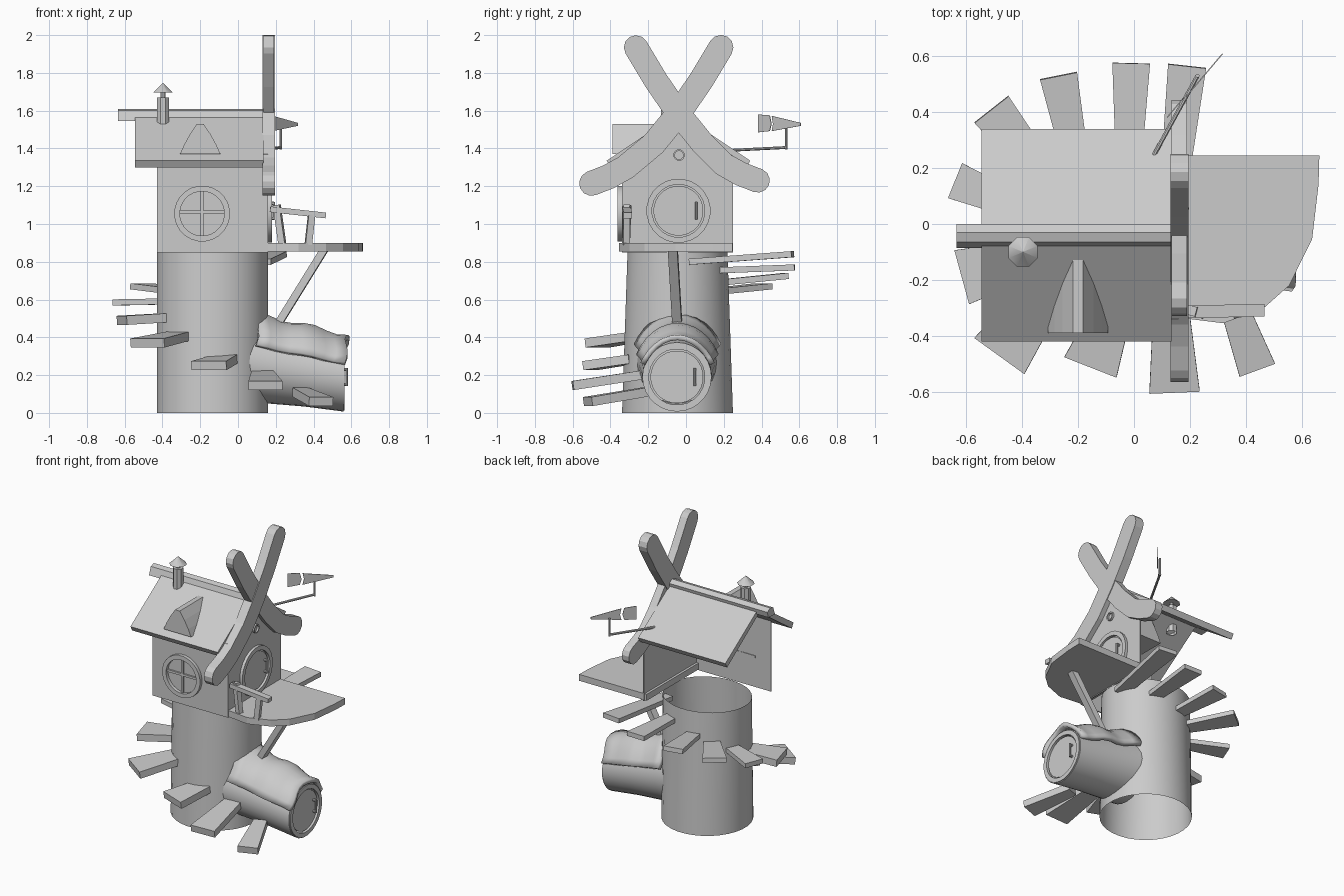
import bpy
import math
from mathutils import Vector

cube = bpy.data.objects.get("Cube")
if cube:
    bpy.data.objects.remove(cube)

grey = bpy.data.materials.new("plain_grey")
grey.use_nodes = True
grey.diffuse_color = (0.6, 0.6, 0.6, 1)
grey.node_tree.nodes["Principled BSDF"].inputs["Base Color"].default_value = (0.6, 0.6, 0.6, 1)


def build(name, verts, faces, smooth=False):
    me = bpy.data.meshes.new(name)
    me.from_pydata([tuple(v) for v in verts], [], faces)
    me.materials.append(grey)
    ob = bpy.data.objects.new(name, me)
    bpy.context.scene.collection.objects.link(ob)
    bpy.ops.object.select_all(action='DESELECT')
    ob.select_set(True)
    bpy.context.view_layer.objects.active = ob
    bpy.ops.object.mode_set(mode='EDIT')
    bpy.ops.mesh.select_all(action='SELECT')
    bpy.ops.mesh.normals_make_consistent(inside=False)
    bpy.ops.object.mode_set(mode='OBJECT')
    if smooth:
        bpy.ops.object.shade_smooth_by_angle(angle=math.radians(35))
    return ob


def prism(name, outline, axis, a, b):
    """Extrude a 2D outline along x, y or z from a to b."""
    place = {'x': lambda p, t: (t, p[0], p[1]),
             'y': lambda p, t: (p[0], t, p[1]),
             'z': lambda p, t: (p[0], p[1], t)}[axis]
    n = len(outline)
    verts = [place(p, t) for t in (a, b) for p in outline]
    faces = [(i, (i + 1) % n, n + (i + 1) % n, n + i) for i in range(n)]
    return build(name, verts, faces + [tuple(range(n)), tuple(range(n, 2 * n))])


def lathe(name, base, axis, profile, seg=24, closed=False):
    """Revolve (distance, radius) pairs around an axis through base."""
    d = Vector(axis).normalized()
    u = d.orthogonal().normalized()
    w = d.cross(u)
    verts, faces = [], []
    for t, r in profile:
        for k in range(seg):
            ang = 2 * math.pi * (k + 0.5) / seg
            verts.append(Vector(base) + d * t + (u * math.cos(ang) + w * math.sin(ang)) * r)
    rows = len(profile)
    for i in range(rows if closed else rows - 1):
        j = (i + 1) % rows
        for k in range(seg):
            m = (k + 1) % seg
            faces.append((i * seg + k, i * seg + m, j * seg + m, j * seg + k))
    return build(name, verts, faces, True)


def ring(name, centre, axis, outer, inner, depth):
    return lathe(name, centre, axis,
                 [(0, inner), (0, outer), (depth, outer), (depth, inner)], 24, True)


def rod(name, a, b, r, seg=8):
    a, b = Vector(a), Vector(b)
    n = (b - a).length
    return lathe(name, a, b - a, [(0, 0.0001), (0, r), (n, r), (n, 0.0001)], seg)


def beam(name, a, b, wa, wb, th):
    """Straight plank from a to b, width wa at a and wb at b."""
    a, b = Vector(a), Vector(b)
    d = (b - a).normalized()
    side = d.cross(Vector((0, 0, 1))).normalized()
    up = side.cross(d) * th / 2
    verts = [p + side * s * w / 2 + up * v for p, w in ((a, wa), (b, wb))
             for s, v in ((-1, -1), (1, -1), (1, 1), (-1, 1))]
    faces = [(0, 1, 2, 3), (4, 5, 6, 7)]
    faces += [(i, (i + 1) % 4, 4 + (i + 1) % 4, 4 + i) for i in range(4)]
    return build(name, verts, faces)


# Open tower tube, narrowing front to back toward the top
tower = lathe("tower", (0, 0, 0), (0, 0, 1), [(0, 0.295), (0.86, 0.295)], 32)
for v in tower.data.vertices:
    if v.co.z > 0.5:
        v.co.y *= 0.9
tower.location = (-0.135, -0.045, 0)

# House: front wall and gable wall, open behind
prism("front_wall", [(-0.43, 0.85), (0.16, 0.85), (0.16, 1.37), (-0.43, 1.37)], 'y', -0.34, -0.332)
prism("gable_wall", [(-0.34, 0.85), (0.25, 0.85), (0.25, 1.36), (-0.04, 1.56), (-0.34, 1.36)],
      'x', 0.152, 0.16)

# Roof slopes and ridge cap
for name, s in (("roof_front", -1), ("roof_back", 1)):
    prism(name, [(-0.04 + s * y, z) for y, z in
                 ((0, 1.59), (0.38, 1.335), (0.36, 1.3), (0, 1.55))], 'x', -0.545, 0.135)
prism("ridge_cap", [(-0.085, 1.545), (-0.065, 1.6), (-0.03, 1.61), (0.0, 1.59), (-0.01, 1.55)],
      'x', -0.635, 0.135)

# Dormer on the front slope
half = [(0.107, 1.37), (0.085, 1.42), (0.055, 1.475), (0.018, 1.53)]
prism("dormer", [(-0.2 + x, z) for x, z in half] + [(-0.2 - x, z) for x, z in reversed(half)],
      'y', -0.39, -0.1)

# Chimney
lathe("chimney", (-0.397, -0.1, 1.48), (0, 0, 1), [(0, 0.034), (0.19, 0.034), (0.19, 0.0001)], 8)
rod("chimney_neck", (-0.397, -0.1, 1.66), (-0.397, -0.1, 1.71), 0.015)
lathe("chimney_cap", (-0.397, -0.1, 1.695), (0, 0, 1),
      [(0, 0.0001), (0, 0.057), (0.052, 0.001)], 8)


# Crossed gable boards with rounded ends
def board(name, path, hw, x0, x1):
    pts = [Vector(p) for p in path]
    n = len(pts)
    tang = [(pts[min(i + 1, n - 1)] - pts[max(i - 1, 0)]).normalized() for i in range(n)]
    left, right = [], []
    for p, t in zip(pts, tang):
        nrm = Vector((-t.y, t.x)) * hw
        left.append(p + nrm)
        right.append(p - nrm)

    def cap(p, t):
        nrm = Vector((-t.y, t.x))
        return [p + (nrm * math.cos(a) + t * math.sin(a)) * hw
                for a in (math.pi * k / 6 for k in range(1, 6))]
    outline = left + cap(pts[-1], tang[-1]) + right[::-1] + cap(pts[0], -tang[0])
    prism(name, outline, 'x', x0, x1)


curve = [(-0.50, 1.215), (-0.41, 1.25), (-0.32, 1.3), (-0.17, 1.425),
         (-0.04, 1.585), (0.08, 1.76), (0.185, 1.935)]
board("gable_board_a", curve, 0.066, 0.13, 0.195)
board("gable_board_b", [(-0.08 - y + (-0.04 if y < -0.3 else 0), z + (0.015 if y < -0.3 else 0))
                        for y, z in curve], 0.064, 0.135, 0.19)

# Front window
wx, wz = -0.19, 1.055
ring("window_frame", (wx, -0.338, wz), (0, -1, 0), 0.148, 0.118, 0.025)
prism("window_bar_upright", [(wx - .008, wz - .12), (wx + .008, wz - .12),
                             (wx + .008, wz + .12), (wx - .008, wz + .12)], 'y', -0.352, -0.328)
prism("window_bar_level", [(wx - .12, wz), (wx + .12, wz), (wx + .12, wz + .016),
                           (wx - .12, wz + .016)], 'y', -0.352, -0.328)


# Round doors with frame and pull handle
def door(name, x, y, z, outer, inner):
    ring(name + "_frame", (x, y, z), (1, 0, 0), outer, inner, 0.02)
    lathe(name, (x, y, z), (1, 0, 0), [(0, 0.0001), (0, inner - .008), (.01, inner - .008), (.01, 0.0001)])
    hy, hx = y + 0.095, x + 0.03
    for dz in (-0.04, 0.04):
        rod(name + "_handle_mount", (x, hy, z + dz), (hx, hy, z + dz), 0.009)
    rod(name + "_handle", (hx, hy, z - 0.047), (hx, hy, z + 0.047), 0.007)


door("upper_door", 0.16, -0.04, 1.07, 0.17, 0.14)
door("log_door", 0.545, -0.048, 0.19, 0.178, 0.148)
ring("gable_porthole", (0.158, -0.037, 1.365), (1, 0, 0), 0.03, 0.022, 0.015)

# Balcony, strut and railing
prism("balcony", [(0.135, 0.245), (0.663, 0.245), (0.66, 0.14), (0.637, -0.055), (0.555, -0.22),
                  (0.465, -0.3), (0.32, -0.355), (0.2, -0.34), (0.135, -0.335)], 'z', 0.855, 0.9)
beam("balcony_strut", (0.46, -0.07, 0.87), (0.2, -0.045, 0.45), 0.05, 0.05, 0.04)
beam("rail", (0.17, -0.315, 1.078), (0.465, -0.308, 1.045), 0.045, 0.045, 0.03)
beam("rail_post_near", (0.235, -0.318, 0.89), (0.205, -0.31, 1.1), 0.035, 0.035, 0.035)
beam("rail_post_far", (0.372, -0.318, 0.89), (0.39, -0.315, 1.05), 0.035, 0.035, 0.035)

# Hollow log annex, sagging outward
log = lathe("log", (0, 0, 0), (1, 0, 0), [(0.02, 0.215), (0.13, 0.203), (0.35, 0.188), (0.558, 0.183),
                                        (0.558, 0.165), (0.5, 0.165)], 28)
for v in log.data.vertices:
    v.co += Vector((0, -0.048, 0.275 - 0.152 * v.co.x))

# Wavy bark sheet draped over the log
verts, faces = [], []
rows, cols = 9, 13
for i in range(rows):
    t = i / (rows - 1)
    for k in range(cols):
        a = math.radians(-68 + 136 * k / (cols - 1))
        r = 0.232 - 0.025 * t + 0.012 * math.sin(t * 11 + 1.5) + 0.008 * math.cos(a * 3)
        x = 0.11 + 0.47 * t - 0.03 * (1 - math.cos(a)) + 0.012 * math.sin(a * 5)
        verts.append((x, -0.045 + r * math.sin(a), 0.27 - 0.085 * t + r * math.cos(a)))
for i in range(rows - 1):
    for k in range(cols - 1):
        p = i * cols + k
        faces.append((p, p + 1, p + cols + 1, p + cols))
bark = build("bark_cover", verts, faces, True)
mod = bark.modifiers.new("thickness", 'SOLIDIFY')
mod.thickness = 0.028
mod.offset = 0

# Spiral steps: outer x, y, z, then inner x, y, z, then outer width
steps = [
    (0.44, -0.52, 0.06, 0.33, -0.22, 0.11, 0.135),
    (0.145, -0.6, 0.145, 0.13, -0.24, 0.2, 0.18),
    (-0.155, -0.51, 0.25, -0.065, -0.28, 0.285, 0.2),
    (-0.48, -0.47, 0.37, -0.3, -0.22, 0.41, 0.22),
    (-0.615, -0.19, 0.49, -0.36, -0.12, 0.505, 0.2),
    (-0.64, 0.155, 0.585, -0.38, 0.05, 0.59, 0.135),
    (-0.51, 0.41, 0.67, -0.29, 0.13, 0.64, 0.155),
    (-0.27, 0.53, 0.725, -0.2, 0.18, 0.69, 0.135),
    (-0.01, 0.575, 0.77, -0.02, 0.18, 0.755, 0.135),
    (0.19, 0.565, 0.84, 0.13, 0.02, 0.8, 0.137),
]
for i, (ox, oy, oz, ix, iy, iz, w) in enumerate(steps):
    beam("step_%d" % (i + 1), (ox, oy, oz), (ix, iy, iz), w, w * 0.65, 0.048 if i < 5 else 0.032)

# Pennant on a bent pole
rod("pennant_arm", (0.065, 0.235, 1.39), (0.227, 0.53, 1.405), 0.008)
rod("pennant_mast", (0.227, 0.53, 1.395), (0.227, 0.53, 1.52), 0.007)


def flag(name, outline):
    verts = [(0.12 + 0.195 * s, 0.38 + 0.23 * s, z) for s, z in outline]
    ob = build(name, verts, [tuple(range(len(verts)))])
    ob.modifiers.new("thickness", 'SOLIDIFY').thickness = 0.004


flag("pennant_tail", [(0, 1.485), (0.27, 1.492), (0.31, 1.53), (0.27, 1.575), (0, 1.58)])
flag("pennant_tip", [(0.33, 1.492), (1, 1.52), (1, 1.535), (0.33, 1.572), (0.36, 1.53)])
